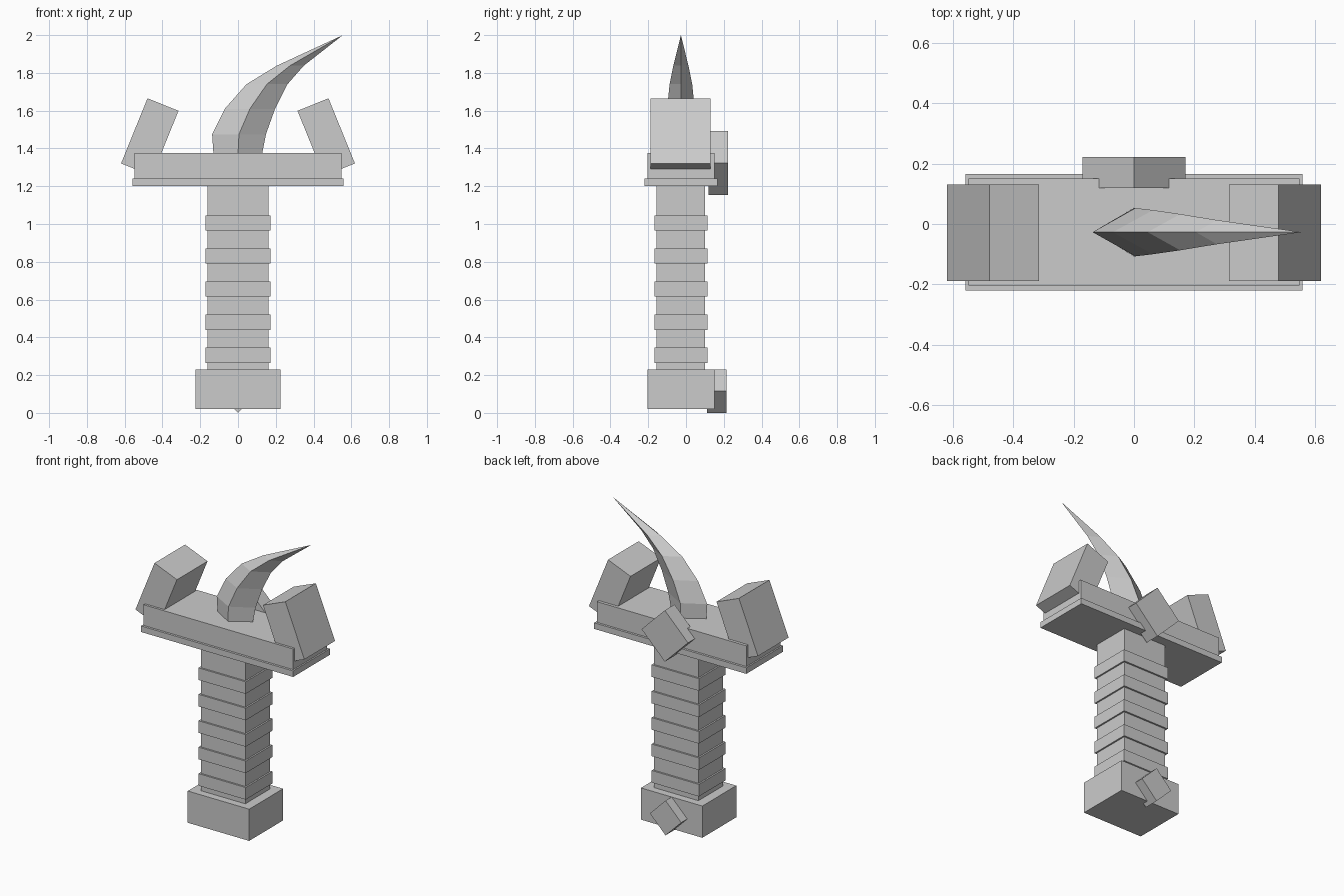
import bpy
import bmesh
from math import pi, atan2, sqrt
from mathutils import Matrix

default = bpy.data.objects.get("Cube")
if default:
    bpy.data.objects.remove(default, do_unlink=True)

grey = bpy.data.materials.new("plain grey")
grey.use_nodes = True
colour = (0.6, 0.6, 0.6, 1)
grey.diffuse_color = colour
grey.node_tree.nodes["Principled BSDF"].inputs["Base Color"].default_value = colour

MID_Y = -0.027  # centre line of grip, guard and blade


def finish(name, bm):
    bmesh.ops.recalc_face_normals(bm, faces=bm.faces[:])
    mesh = bpy.data.meshes.new(name)
    bm.to_mesh(mesh)
    bm.free()
    mesh.materials.append(grey)
    obj = bpy.data.objects.new(name, mesh)
    bpy.context.collection.objects.link(obj)
    return obj


def box(name, size, centre, tilt=0):
    """Box of a given size, tilted about the y axis."""
    bm = bmesh.new()
    bmesh.ops.create_cube(bm, size=1)
    scale = Matrix.Diagonal((*size, 1))
    bm.transform(Matrix.Translation(centre) @ Matrix.Rotation(tilt, 4, "Y") @ scale)
    return finish(name, bm)


def block(name, width, depth, bottom, top):
    return box(name, (width, depth, top - bottom), (0, MID_Y, (bottom + top) / 2))


# Pommel and grip with its five raised bands
block("pommel", 0.45, 0.355, 0.02, 0.23)
block("grip", 0.325, 0.257, 0.22, 1.21)
for i in range(5):
    z = 0.265 + 0.175 * i
    block(f"grip_band_{i + 1}", 0.346, 0.28, z, z + 0.08)

# Guard on its thin, wider base plate
block("guard_plate", 1.115, 0.385, 1.2, 1.24)
block("guard", 1.095, 0.355, 1.24, 1.377)

# Leaning prongs at both ends of the guard
for side, name in ((1, "left_prong"), (-1, "right_prong")):
    box(name, (0.177, 0.32, 0.372), (side * 0.467, -0.029, 1.46),
        -side * atan2(0.14, 0.345))

# Diamond studs on the back
for name, half, y, z in (("guard_stud", 0.17, 0.171, 1.323),
                         ("pommel_stud", 0.115, 0.163, 0.115)):
    edge = half * sqrt(2)
    box(name, (edge, 0.102, edge), (0, y, z), pi / 4)

# Curved claw blade: level diamond sections (height, left x, ridge x, right x, half depth)
sections = (
    (1.37, -0.13, 0.0, 0.127, 0.08),
    (1.475, -0.137, 0.005, 0.148, 0.08),
    (1.61, -0.07, 0.063, 0.196, 0.073),
    (1.74, 0.045, 0.153, 0.262, 0.06),
    (1.838, 0.205, 0.275, 0.348, 0.04),
)
bm = bmesh.new()
rings = []
for z, a, ridge, b, depth in sections:
    corners = ((a, 0), (ridge, -depth), (b, 0), (ridge, depth))
    rings.append([bm.verts.new((x, MID_Y + y, z)) for x, y in corners])
tip = bm.verts.new((0.555, MID_Y, 2))
bm.faces.new(rings[0])
for i in range(4):
    j = (i + 1) % 4
    for low, high in zip(rings, rings[1:]):
        bm.faces.new((low[i], low[j], high[j], high[i]))
    bm.faces.new((rings[-1][i], rings[-1][j], tip))
finish("blade", bm)
